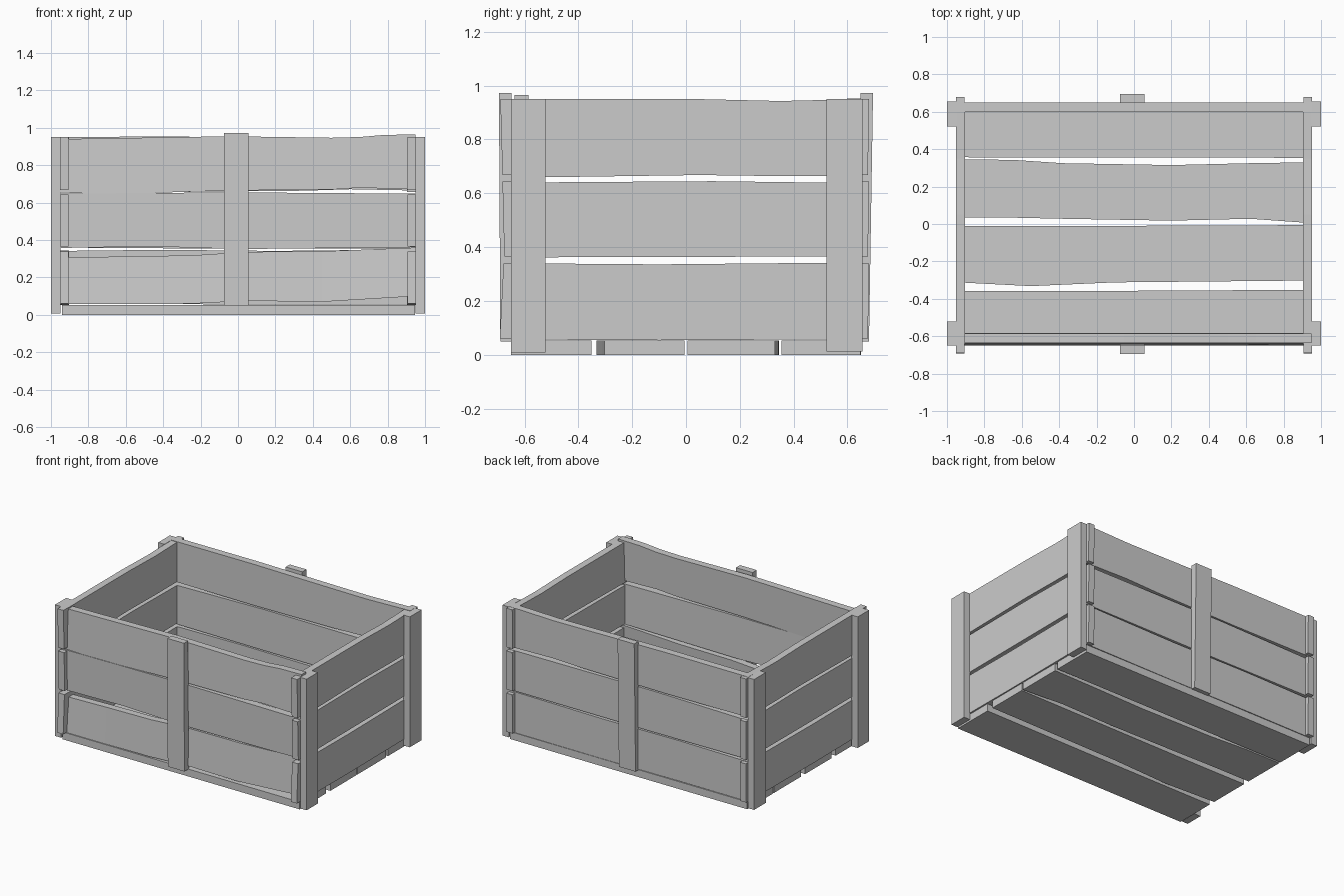
import bpy, bmesh


def prism(name, sections, place):
    """Board from cross-sections along u: (u, t_lo_range, t_hi_range, lo, hi)."""
    bm = bmesh.new()
    rings = []
    for u, low, high, lo, hi in sections:
        pts = [(u, low[0], lo), (u, low[1], lo), (u, high[1], hi), (u, high[0], hi)]
        rings.append([bm.verts.new(place(*p)) for p in pts])
    for a, b in zip(rings, rings[1:]):
        for i in range(4):
            j = (i + 1) % 4
            bm.faces.new((a[i], a[j], b[j], b[i]))
    bm.faces.new(rings[0])
    bm.faces.new(rings[-1])
    bmesh.ops.recalc_face_normals(bm, faces=bm.faces)
    mesh = bpy.data.meshes.new(name)
    bm.to_mesh(mesh)
    bm.free()
    ob = bpy.data.objects.new(name, mesh)
    bpy.context.collection.objects.link(ob)
    return ob


def long_wall(u, t, z):      # runs along x, thickness along y
    return (u, t, z)


def end_wall(u, t, z):       # runs along y, thickness along x
    return (t, u, z)


def floor(u, t, v):          # runs along x, thickness along z
    return (u, v, t)


def plank(name, edge, low, high, place):
    prism(name, [(u, low, high, lo, hi) for u, lo, hi in edge], place)


# Floor boards with uneven edges
floor_edges = [
    [(-0.94, -0.65, -0.357), (0, -0.65, -0.357), (0.945, -0.65, -0.352)],
    [(-0.94, -0.312, -0.01), (-0.55, -0.332, -0.012), (-0.1, -0.312, -0.01), (0.945, -0.302, -0.006)],
    [(-0.94, 0.035, 0.345), (-0.65, 0.034, 0.343), (-0.38, 0.028, 0.325),
     (0.2, 0.018, 0.315), (0.62, 0.028, 0.325), (0.945, 0.005, 0.33)],
    [(-0.94, 0.357, 0.65), (0, 0.355, 0.65), (0.945, 0.354, 0.648)],
]
for i, e in enumerate(floor_edges):
    plank(f"floor_board_{i + 1}", e, (0, 0.053), (0, 0.053), floor)

# Front boards, lowest one crooked and leaning
front = [
    ([(-0.95, 0.057, 0.305), (-0.6, 0.057, 0.313), (-0.25, 0.06, 0.318), (0.05, 0.075, 0.337),
      (0.45, 0.07, 0.34), (0.95, 0.10, 0.36)], (-0.65, -0.60), (-0.632, -0.582)),
    ([(-0.95, 0.358, 0.648), (-0.45, 0.366, 0.652), (0, 0.352, 0.655), (0.95, 0.362, 0.648)],
     (-0.645, -0.595), (-0.648, -0.598)),
    ([(-0.95, 0.655, 0.94), (-0.7, 0.645, 0.944), (-0.05, 0.665, 0.955), (0.5, 0.67, 0.947),
      (0.65, 0.68, 0.951), (0.78, 0.676, 0.962), (0.95, 0.672, 0.965)],
     (-0.645, -0.595), (-0.637, -0.585)),
]
for i, (e, low, high) in enumerate(front):
    plank(f"front_board_{i + 1}", e, low, high, long_wall)

# Back boards
back = [
    [(-0.95, 0.057, 0.342), (-0.4, 0.058, 0.348), (0.2, 0.055, 0.342), (0.95, 0.057, 0.35)],
    [(-0.95, 0.36, 0.638), (-0.2, 0.355, 0.65), (0.95, 0.356, 0.645)],
    [(-0.95, 0.662, 0.952), (-0.3, 0.658, 0.953), (0.35, 0.664, 0.945), (0.6, 0.672, 0.943), (0.95, 0.665, 0.952)],
]
for i, e in enumerate(back):
    plank(f"back_board_{i + 1}", e, (0.598, 0.65), (0.598, 0.65), long_wall)

# End boards
ends = [
    [(-0.64, 0.057, 0.34), (-0.1, 0.054, 0.336), (0.645, 0.058, 0.343)],
    [(-0.64, 0.362, 0.64), (0.1, 0.364, 0.645), (0.645, 0.366, 0.638)],
    [(-0.64, 0.658, 0.95), (0.05, 0.668, 0.95), (0.35, 0.664, 0.943), (0.645, 0.664, 0.95)],
]
for side, sx in (("left", -1), ("right", 1)):
    t = sorted((sx * 0.903, sx * 0.953))
    for i, e in enumerate(ends):
        plank(f"{side}_end_board_{i + 1}", e, t, t, end_wall)

    # Corner posts, slightly skewed
    outer = sorted((sx * 0.95, sx * 1.0))
    for part, y0, y1, z0, z1 in (("front", -0.65, -0.522, 0.008, 0.95),
                                 ("back", 0.522, 0.655, 0.013, 0.95)):
        plank(f"{side}_{part}_corner_post", [(y0, z0, z1), (y1, z0, z1)], outer, outer, end_wall)

    # Short cleats on the ends of each front and back board
    cx = sorted((sx * 0.905, sx * 0.952))
    for i, (z0, z1) in enumerate(((0.06, 0.34), (0.365, 0.643), (0.668, 0.95))):
        low, high = [((-0.692, -0.648), (-0.678, -0.63)),
                     ((-0.675, -0.645), (-0.682, -0.645)),
                     ((-0.682, -0.642), (-0.69, -0.637))][i]
        plank(f"{side}_front_cleat_{i + 1}", [(x, z0, z1) for x in cx], low, high, long_wall)
        plank(f"{side}_back_cleat_{i + 1}", [(x, z0, z1) for x in cx],
              (0.648, 0.676), (0.648, 0.68), long_wall)

# Centre battens, leaning outward at the top
batten = [(-0.075, 0.05, 0.973), (0.057, 0.05, 0.973)]
plank("front_centre_batten", batten, (-0.69, -0.64), (-0.695, -0.648), long_wall)
plank("back_centre_batten", batten, (0.635, 0.68), (0.648, 0.695), long_wall)
